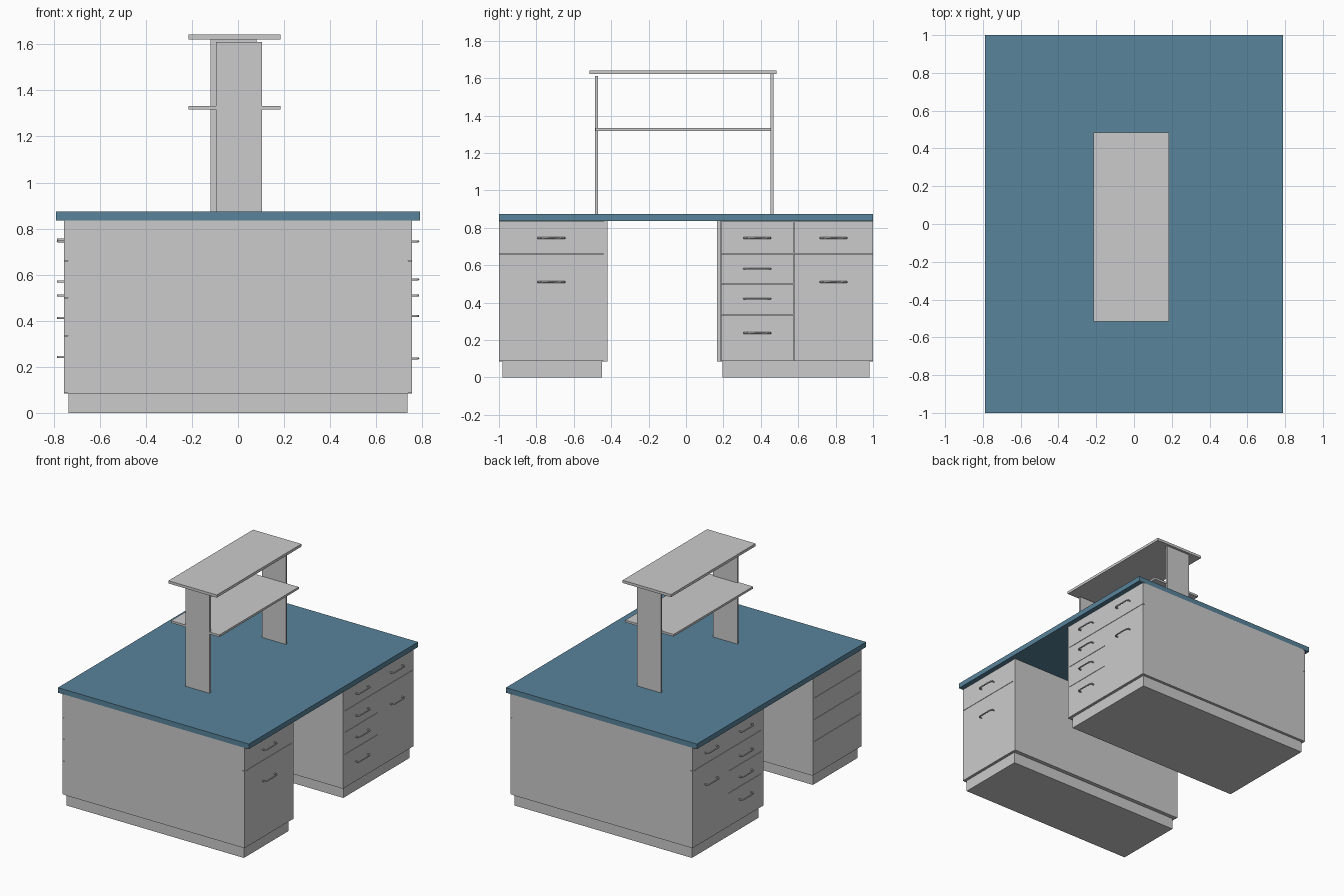
import bpy
import bmesh
from mathutils import Vector

if "Cube" in bpy.data.objects:
    bpy.data.objects.remove(bpy.data.objects["Cube"])

BODY_X = 0.755      # outer face of drawer fronts
CARCASS_X = 0.737
Z0, Z1 = 0.085, 0.836
GAP = 0.003


def box(name, x, y, z, mat=None):
    mesh = bpy.data.meshes.new(name)
    bm = bmesh.new()
    bmesh.ops.create_cube(bm, size=1)
    size = Vector((x[1] - x[0], y[1] - y[0], z[1] - z[0]))
    mid = Vector((x[0] + x[1], y[0] + y[1], z[0] + z[1])) / 2
    for v in bm.verts:
        v.co = v.co * size + mid
    bm.to_mesh(mesh)
    bm.free()
    ob = bpy.data.objects.new(name, mesh)
    bpy.context.collection.objects.link(ob)
    if mat:
        mesh.materials.append(mat)
    return ob


def handle(name, side, y, z):
    # bow handle swept along a short profile
    cu = bpy.data.curves.new(name, 'CURVE')
    cu.dimensions = '3D'
    cu.bevel_depth = 0.005
    cu.bevel_resolution = 1
    cu.use_fill_caps = True
    path = [(0.75, -0.064), (0.772, -0.066), (0.781, -0.06), (0.782, -0.045)]
    path += [(x, -o) for x, o in reversed(path)]
    sp = cu.splines.new('POLY')
    sp.points.add(len(path) - 1)
    for p, (x, o) in zip(sp.points, path):
        p.co = (side * x, y + o * 1.07, z, 1)
    bpy.context.collection.objects.link(bpy.data.objects.new(name, cu))


def fronts(name, side, y, splits, handles):
    # column of drawer or door fronts between the split heights
    xs = sorted((side * CARCASS_X, side * BODY_X))
    for i, (hi, lo) in enumerate(zip(splits, splits[1:])):
        box(f"{name}_front_{i}", xs, (y[0] + GAP / 2, y[1] - GAP / 2),
            (lo + GAP / 2, hi - GAP / 2))
    for i, z in enumerate(handles):
        handle(f"{name}_handle_{i}", side, (y[0] + y[1]) / 2, z)


# worktop
blue = bpy.data.materials.new("worktop_blue")
blue.diffuse_color = (0.1, 0.23, 0.33, 1)
blue.use_nodes = True
blue.node_tree.nodes["Principled BSDF"].inputs["Base Color"].default_value = blue.diffuse_color
box("worktop", (-0.79, 0.79), (-1, 1), (Z1, 0.874), blue)

# two pedestals: carcass, plinth, end panel facing the knee space
for name, y, kick, panel in (
        ("front_pedestal", (-1, -0.422), (-0.98, -0.45), (-0.44, -0.42)),
        ("back_pedestal", (0.167, 1), (0.195, 0.98), (0.165, 0.185))):
    box(name + "_carcass", (-CARCASS_X, CARCASS_X), y, (Z0, Z1))
    box(name + "_plinth", (-0.735, 0.735), kick, (0, Z0))
    box(name + "_inner_panel", (-BODY_X, BODY_X), panel, (Z0, Z1))

# drawer and door columns
two = [Z1, 0.66, Z0]
four = [Z1, 0.66, 0.5, 0.335, Z0]
for side, tag in ((1, "right"), (-1, "left")):
    drawer_z = [0.745, 0.58, 0.42, 0.237] if side > 0 else [0.753, 0.57, 0.412, 0.242]
    fronts(tag + "_drawers", side, (0.185, 0.577), four, drawer_z)
    fronts(tag + "_door", side, (0.577, 1), two, [0.745, 0.51])
fronts("right_end_door", 1, (-1, -0.44), two, [0.745, 0.51])
fronts("left_end_drawers", -1, (-1, -0.44), four, [])

# raised shelf unit
box("front_upright", (-0.095, 0.105), (-0.486, -0.471), (0.874, 1.61))
box("back_upright", (-0.12, 0.08), (0.453, 0.467), (0.874, 1.622))
box("lower_shelf", (-0.215, 0.185), (-0.485, 0.454), (1.316, 1.332))
box("top_shelf", (-0.215, 0.185), (-0.515, 0.485), (1.622, 1.642))
